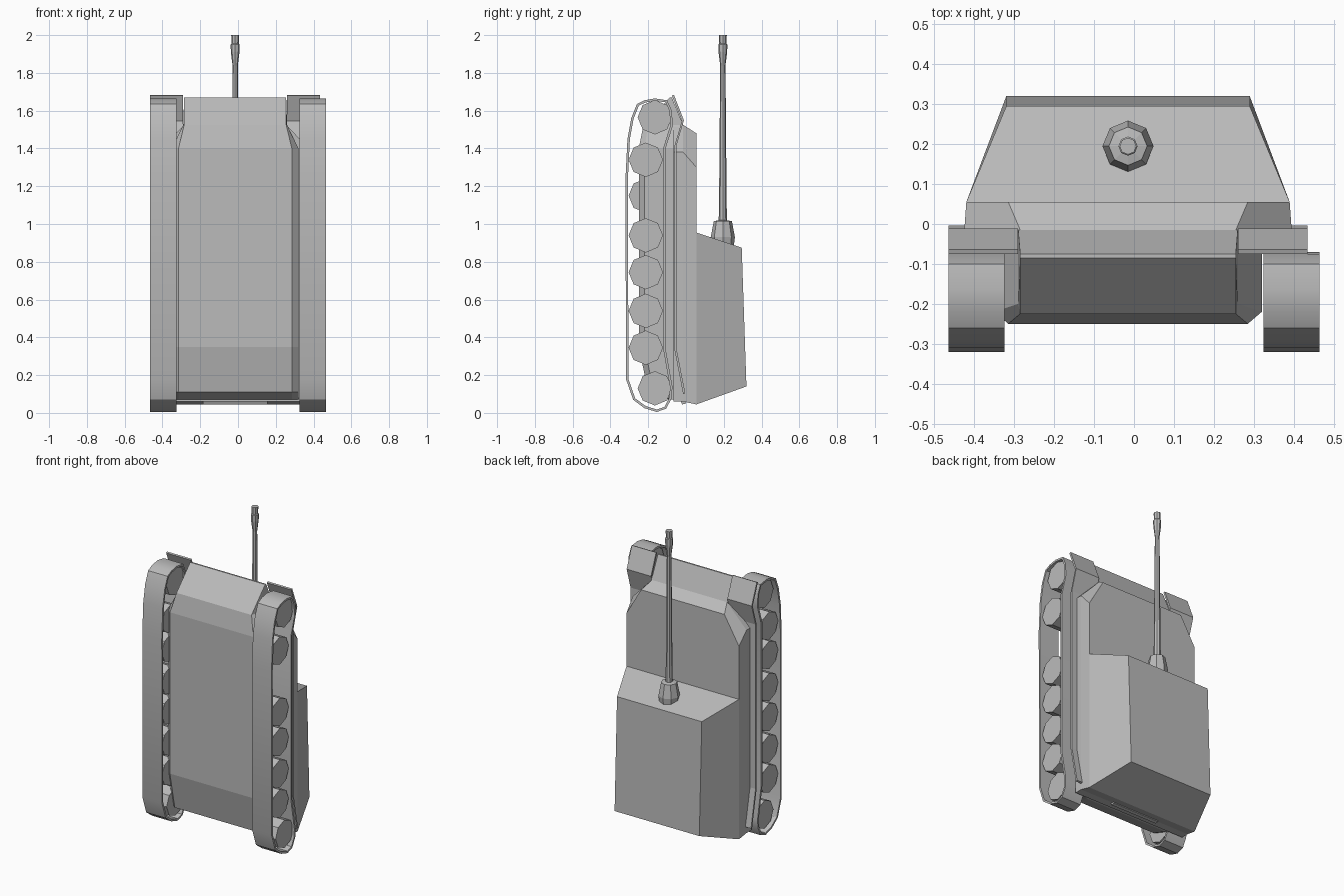
import bpy, bmesh, math

if "Cube" in bpy.data.objects:
    bpy.data.objects.remove(bpy.data.objects["Cube"])

GREY = (0.5, 0.5, 0.5, 1)
mat = bpy.data.materials.new("plain grey")
mat.use_nodes = True
mat.diffuse_color = GREY
mat.node_tree.nodes["Principled BSDF"].inputs["Base Color"].default_value = GREY

CX = -0.015       # centre line of hull and turret
GUN_Y = 0.195


def loft(name, rings, closed=False, smooth=False):
    """Skin rings of points; cap the ends, or join last to first if closed."""
    bm = bmesh.new()
    vs = [[bm.verts.new(p) for p in ring] for ring in rings]
    n = len(vs[0])
    pairs = list(zip(vs, vs[1:])) + ([(vs[-1], vs[0])] if closed else [])
    for a, b in pairs:
        for i in range(n):
            j = (i + 1) % n
            bm.faces.new((a[i], a[j], b[j], b[i]))
    if not closed:
        bm.faces.new(vs[0])
        bm.faces.new(vs[-1])
    bmesh.ops.recalc_face_normals(bm, faces=bm.faces)
    mesh = bpy.data.meshes.new(name)
    bm.to_mesh(mesh)
    bm.free()
    ob = bpy.data.objects.new(name, mesh)
    bpy.context.collection.objects.link(ob)
    mesh.materials.append(mat)
    if smooth:
        bpy.ops.object.select_all(action='DESELECT')
        ob.select_set(True)
        bpy.context.view_layer.objects.active = ob
        bpy.ops.object.shade_smooth_by_angle(angle=math.radians(32))
    return ob


def octagon(r):
    return [(r * math.cos(k * math.pi / 4), r * math.sin(k * math.pi / 4)) for k in range(8)]


def mirrored(half):
    """Outline across x from its right half."""
    return half + [(-x, z) for x, z in reversed(half)]


# Lower hull: z, belly y, belly half width, chamfer y, side half width, deck y
stations = [
    (1.67, -0.085, 0.27, -0.08, 0.27, -0.075),
    (1.525, -0.225, 0.27, -0.20, 0.275, -0.015),
    (1.40, -0.25, 0.30, -0.22, 0.335, -0.06),
    (0.35, -0.25, 0.30, -0.22, 0.335, -0.06),
    (0.11, -0.20, 0.30, -0.17, 0.335, -0.02),
    (0.07, -0.09, 0.30, -0.07, 0.335, -0.01),
]
loft("lower_hull", [
    [(CX - hb, yb, z), (CX + hb, yb, z), (CX + hs, yc, z),
     (CX + hs, yt, z), (CX - hs, yt, z), (CX - hs, yc, z)]
    for z, yb, hb, yc, hs, yt in stations])

# Upper hull with cut front corners
base = mirrored([(0.27, 1.525), (0.41, 1.38), (0.41, 0.06)])
roof = mirrored([(0.30, 1.48), (0.405, 1.30), (0.405, 0.045)])
loft("upper_hull", [[(CX + x, y, z) for x, z in outline]
                    for y, outline in ((-0.065, base), (-0.015, base), (0.055, roof))])

# Turret: tapered block with sloping front and rear
foot = mirrored([(0.405, 0.955), (0.405, 0.045)])
loft("turret", [
    [(CX + x, 0.055, z) for x, z in foot],
    [(CX + x, y, z) for x, y, z in ((0.305, 0.295, 0.875), (0.305, 0.32, 0.14),
                                    (-0.305, 0.32, 0.14), (-0.305, 0.295, 0.875))]])

# Gun: mantlet, barrel and muzzle brake
gun = [(0.86, 0.055), (0.93, 0.064), (1.015, 0.048), (1.02, 0.022), (1.12, 0.02),
       (1.84, 0.014), (1.91, 0.023), (1.95, 0.024), (1.955, 0.019), (2.0, 0.021)]
loft("gun", [[(CX + x, GUN_Y + y, z) for x, y in octagon(r)] for z, r in gun])

# Track loop, seen from the side as (y, z)
track = [(-0.155, 0.005), (-0.105, 0.022), (-0.075, 0.08), (-0.072, 0.14), (-0.108, 0.34),
         (-0.108, 1.40), (-0.07, 1.52), (-0.075, 1.60), (-0.10, 1.655), (-0.165, 1.665),
         (-0.22, 1.655), (-0.26, 1.635), (-0.29, 1.56), (-0.31, 1.45), (-0.32, 1.25),
         (-0.318, 0.18), (-0.28, 0.07), (-0.22, 0.025)]


def inset(path, d):
    """Move each point of a closed anticlockwise path inwards by d."""
    out = []
    for i, (y, z) in enumerate(path):
        (y0, z0), (y1, z1) = path[i - 1], path[(i + 1) % len(path)]
        ty, tz = y1 - y0, z1 - z0
        size = math.hypot(ty, tz)
        out.append((y - tz / size * d, z + ty / size * d))
    return out


wheels = [(-0.165, 1.565)] + [(-0.213, z) for z in (1.34, 1.15, 0.94, 0.745, 0.54, 0.345)] + [(-0.165, 0.13)]
fender = [(-0.075, 1.68), (-0.022, 1.545), (-0.062, 1.41), (-0.062, 0.34), (-0.015, 0.10)]

for side, s in (("left", 1), ("right", -1)):
    # Track belt
    loft(side + "_track", [
        [(s * 0.325, yo, zo), (s * 0.465, yo, zo), (s * 0.465, yi, zi), (s * 0.325, yi, zi)]
        for (yo, zo), (yi, zi) in zip(track, inset(track, 0.013))], closed=True, smooth=True)
    # Road wheels; the left side lacks its third
    for i, (wy, wz) in enumerate(wheels):
        if side == "left" and i == 2:
            continue
        loft(f"{side}_wheel_{i + 1}", [[(s * x, wy + y, wz + z) for y, z in octagon(0.091)]
                                       for x in (0.335, 0.45)])
    # Fender sheet above the track
    loft(side + "_fender", [
        [(CX + s * 0.275, y, z), (CX + s * 0.45, y, z),
         (CX + s * 0.45, y + 0.011, z + 0.004), (CX + s * 0.275, y + 0.011, z + 0.004)]
        for y, z in fender])

# Rear step plate
loft("rear_plate", [[(x, -0.035, 0.075), (x, -0.02, 0.045), (x, 0.0, 0.05), (x, -0.015, 0.10)]
                    for x in (-0.185, 0.155)])
